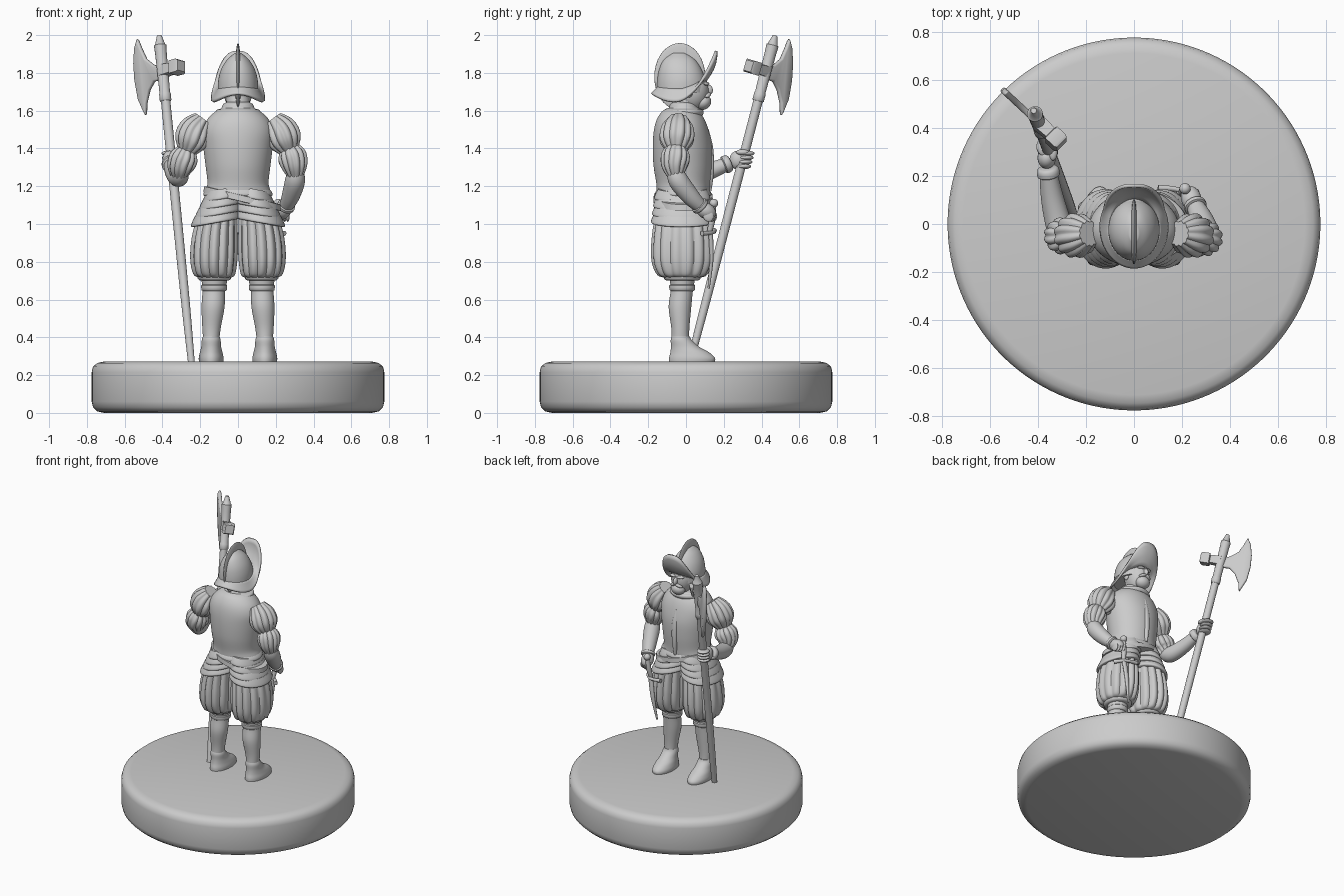
import bpy, bmesh, math
from mathutils import Vector


def finish(name, bm, angle=40):
    bmesh.ops.recalc_face_normals(bm, faces=bm.faces)
    me = bpy.data.meshes.new(name)
    bm.to_mesh(me)
    bm.free()
    ob = bpy.data.objects.new(name, me)
    bpy.context.collection.objects.link(ob)
    bpy.ops.object.select_all(action='DESELECT')
    ob.select_set(True)
    bpy.context.view_layer.objects.active = ob
    bpy.ops.object.shade_smooth_by_angle(angle=math.radians(angle))
    return ob


def refine(rings, k):
    # Catmull-Rom interpolation of (x, y, z, rx, ry) rings
    out = []
    for i in range(len(rings) - 1):
        p = [rings[max(i - 1, 0)], rings[i], rings[i + 1], rings[min(i + 2, len(rings) - 1)]]
        for j in range(k):
            t = j / k
            out.append([0.5 * (2 * b + (c - a) * t + (2 * a - 5 * b + 4 * c - d) * t * t
                               + (3 * b - a - 3 * c + d) * t ** 3) for a, b, c, d in zip(*p)])
    return out + [list(rings[-1])]


def loft(name, rings, n=40, k=5, lobes=0, amp=0.0, flat=False, tilt=0.0, angle=40):
    # skin rings along a path; flat keeps every ring horizontal, lobes adds puffed ribs
    rings = refine(rings, k) if k > 1 else rings
    bm, loops = bmesh.new(), []
    for i, r in enumerate(rings):
        c = Vector(r[:3])
        if flat:
            u, v = Vector((1, 0, tilt)), Vector((0, 1, 0))
        else:
            t = Vector(rings[min(i + 1, len(rings) - 1)][:3]) - Vector(rings[max(i - 1, 0)][:3])
            t.normalize()
            ref = Vector((0, 1, 0)) if abs(t.x) > 0.9 else Vector((1, 0, 0))
            v = t.cross(ref).normalized()
            u = v.cross(t)
        loop = []
        for j in range(n):
            a = 2 * math.pi * (j + 0.5) / n
            s = 1 - amp + 2 * amp * abs(math.sin(a * lobes / 2)) if lobes else 1
            loop.append(bm.verts.new(c + u * (r[3] * s * math.cos(a)) + v * (r[4] * s * math.sin(a))))
        loops.append(loop)
    for a, b in zip(loops, loops[1:]):
        for j in range(n):
            bm.faces.new((a[j], a[(j + 1) % n], b[(j + 1) % n], b[j]))
    bm.faces.new(loops[0])
    bm.faces.new(loops[-1])
    return finish(name, bm, angle)


def ball(name, loc, radii, rot=(0, 0, 0)):
    bm = bmesh.new()
    bmesh.ops.create_uvsphere(bm, u_segments=32, v_segments=18, radius=1)
    ob = finish(name, bm)
    ob.location, ob.scale, ob.rotation_euler = loc, radii, rot
    return ob


def pole(z, s=0.0):
    # point on the leaning shaft, shifted s along the blade direction
    return Vector((-0.25 - 0.0985 * (z - 0.3) - 0.73 * s, 0.03 + 0.26 * (z - 0.3) + 0.68 * s, z))


# round base with soft rims
base = [(.71, 0), (.745, .008), (.768, .03), (.775, .06), (.775, .215), (.768, .245), (.745, .264), (.71, .272)]
loft("base", [(0, 0, z, r, r) for r, z in base], n=128, k=1, flat=True)

# legs, shoes, breeches and hip plates, one per side
for s, side in ((-1, "left"), (1, "right")):
    loft(side + "_leg", [(s * x, y, z, r, q) for x, y, z, r, q in (
        (.145, -.03, .29, .045, .05), (.142, -.03, .38, .043, .047), (.14, -.03, .45, .049, .048),
        (.132, -.032, .56, .061, .06), (.128, -.022, .65, .06, .059), (.125, -.02, .70, .068, .066),
        (.125, -.02, .78, .08, .08))], flat=True)
    loft(side + "_garter", [(s * .126, -.02, z, r, r) for z, r in (
        (.645, .058), (.65, .067), (.675, .069), (.68, .06))], k=2, flat=True)
    loft(side + "_shoe", [(s * .142, y, z, r, q) for y, z, r, q in (
        (.03, .262, .064, .12), (.032, .29, .066, .122), (.02, .32, .06, .103),
        (-.005, .35, .053, .075), (-.025, .385, .05, .056), (-.028, .405, .044, .048))], flat=True)
    loft(side + "_breeches", [(s * x, -.02, z, r, q) for x, z, r, q in (
        (.12, .715, .075, .085), (.125, .73, .105, .125), (.128, .79, .119, .152), (.126, .87, .122, .157),
        (.12, .96, .115, .15), (.105, 1.06, .10, .135))], n=96, lobes=14, amp=.055, flat=True)
    loft(side + "_breeches_cuff", [(s * .125, -.02, z, r, r * 1.1) for z, r in (
        (.70, .075), (.71, .088), (.73, .088), (.74, .075))], k=2, flat=True)
    for i in range(4):
        z, r, x = 1.155 - i * .042, .098 + i * .009, .082 + i * .012
        loft(f"{side}_hip_plate_{i}", [(s * x, -.02, z + d, r + e, r * .65 + .078 + e) for d, e in (
            (.03, -.014), (.01, -.003), (-.012, .006), (-.022, .003), (-.024, -.012))],
            k=3, flat=True, tilt=-s * .18)

# breastplate with waist flange, collar and shoulder rims
loft("breastplate", [(0, y, z, r, q) for y, z, r, q in (
    (-.015, 1.15, .172, .137), (-.015, 1.175, .172, .14), (-.015, 1.22, .162, .143), (-.018, 1.31, .172, .154),
    (-.02, 1.41, .184, .156), (-.025, 1.49, .188, .146), (-.028, 1.55, .165, .128), (-.028, 1.595, .12, .10),
    (-.02, 1.615, .075, .075))], n=64, flat=True)
ridge = [(0, .115, 1.18, .012, .02), (0, .134, 1.28, .018, .014), (0, .132, 1.4, .018, .012), (0, .11, 1.5, .01, .01)]
loft("breastplate_ridge", ridge)
loft("waist_rim", [(0, -.015, z, r, r * .82) for z, r in (
    (1.145, .165), (1.15, .182), (1.165, .182), (1.19, .164))], k=3, flat=True)
loft("collar", [(0, -.012, z, r, r * .9) for z, r in (
    (1.575, .11), (1.59, .118), (1.605, .112), (1.612, .09), (1.635, .078), (1.645, .06))], flat=True)
loft("sword_belt", [(.022, -.015, 1.135 + d, r, r * .77) for d, r in (
    (-.018, .195), (-.016, .205), (.016, .202), (.018, .19))], n=64, k=1, flat=True, tilt=-.24)

# puffed sleeves, forearms and ribbed bands
arms = {
    "left": [[(-.185, -.04, 1.555), (-.225, -.045, 1.50), (-.25, -.05, 1.44), (-.272, -.05, 1.385)],
             [(-.268, -.05, 1.40), (-.285, -.05, 1.355), (-.305, -.045, 1.305), (-.312, -.025, 1.25)],
             [(-.308, -.05, 1.28), (-.315, 0, 1.25), (-.34, .11, 1.275), (-.36, .235, 1.325)]],
    "right": [[(.185, -.04, 1.555), (.225, -.045, 1.50), (.25, -.05, 1.44), (.272, -.052, 1.385)],
              [(.268, -.05, 1.41), (.285, -.055, 1.365), (.298, -.06, 1.31), (.305, -.055, 1.25)],
              [(.303, -.06, 1.29), (.302, -.04, 1.23), (.278, .025, 1.145), (.25, .085, 1.085)]]}
for side, (upper, lower, fore) in arms.items():
    for name, path, radii in (("upper_puff", upper, (.05, .083, .085, .05)), ("lower_puff", lower, (.045, .072, .068, .04))):
        loft(f"{side}_{name}", [(*p, r, r) for p, r in zip(path, radii)], n=80, lobes=12, amp=.07)
    loft(side + "_forearm", [(*p, r, r) for p, r in zip(fore, (.04, .053, .047, .034))])
    a, b = Vector(fore[2]), Vector(fore[3])
    cuff = [(*a.lerp(b, t), r, r) for t, r in ((.7, .035), (.74, .047), (.93, .046), (1, .035))]
    loft(side + "_cuff", cuff, k=2)

# hand gripping the shaft
ball("left_palm", (-.363, .275, 1.338), (.038, .045, .05))
for i in range(4):
    z = 1.305 + i * .023
    p = pole(z)
    ball(f"left_finger_{i}", (p.x - .008, p.y + .012, z), (.042, .042, .0145))
ball("left_thumb", pole(1.38) + Vector((.02, -.012, 0)), (.018, .035, .015))
# hand resting on the hip
ball("right_hand", (.238, .105, 1.07), (.042, .058, .042), (-.5, 0, .3))
for i in range(4):
    ball(f"right_finger_{i}", (.215 + i * .016, .135 - i * .006, 1.045), (.011, .028, .034), (.4, 0, 0))

# sword at the hip
loft("sword_grip", [(.195, .125, .96, .014, .014), (.205, .14, 1.03, .017, .017), (.21, .145, 1.1, .013, .013)])
ball("sword_pommel", (.212, .147, 1.11), (.023, .023, .023))
loft("sword_guard", [(.10, .15, .965, .013, .013), (.19, .14, .955, .010, .010), (.245, .085, .95, .014, .014)])
loft("scabbard", [(.195, .13, .96, .018, .012), (.175, .135, .82, .015, .011), (.15, .12, .66, .006, .006)])

# head, face and beard
loft("neck", [(0, -.01, 1.58, .065, .065), (0, .01, 1.70, .06, .06)], flat=True)
ball("head", (0, .03, 1.71), (.078, .09, .11))
ball("nose", (0, .122, 1.712), (.014, .02, .026), (.3, 0, 0))
ball("beard", (0, .09, 1.645), (.05, .044, .04), (.5, 0, 0))
for s in (-1, 1):
    ball("moustache", (s * .022, .116, 1.682), (.028, .014, .011), (0, s * .35, -s * .4))
    ball("brow", (s * .03, .108, 1.742), (.026, .014, .01), (0, 0, -s * .35))
    ball("ear", (s * .078, .015, 1.70), (.012, .022, .03))

# helmet: bowl, comb, upswept brim
loft("helmet_bowl", [(0, y, z, r, q) for y, z, r, q in (
    (-.025, 1.695, .107, .128), (-.025, 1.76, .105, .127), (-.03, 1.82, .089, .112),
    (-.035, 1.87, .058, .083), (-.038, 1.905, .018, .035))], flat=True)
ball("helmet_comb", (0, -.033, 1.78), (.016, .135, .178))
bm, loops, N = bmesh.new(), [], 72
for j in range(N):
    a = 2 * math.pi * j / N
    c, s = math.cos(a), math.sin(a)
    w = math.copysign(abs(s) ** (.75 if c > 0 else 1.0), s)
    xo, yo = .138 * w, -.01 + .17 * c
    zo = 1.647 + (.27 * ((yo + .06) / .22) ** 2 if yo > -.06 else .04 * ((yo + .06) / .12) ** 2)
    inner = Vector((.10 * s, -.022 + .122 * c, 1.715 + .03 * max(c, 0) + .01 * c * c))
    outer = Vector((xo, yo, zo))
    row = []
    for i in range(6):
        t = i / 5
        p = inner.lerp(outer, t)
        p.y += .018 * max(c, 0) * math.sin(math.pi * t)
        row.append(bm.verts.new(p))
    loops.append(row)
for j in range(N):
    a, b = loops[j], loops[(j + 1) % N]
    for i in range(5):
        bm.faces.new((a[i], a[i + 1], b[i + 1], b[i]))
brim = finish("helmet_brim", bm)
mod = brim.modifiers.new("thickness", 'SOLIDIFY')
mod.thickness, mod.offset = .014, 0

# halberd: shaft, socket, rings, point
loft("halberd_shaft", [(*pole(z), r, r) for z, r in ((.265, .018), (.6, .023), (1.2, .025), (1.68, .025))], n=24)
loft("halberd_socket", [(*pole(z), r, r) for z, r in (
    (1.65, .027), (1.655, .031), (1.69, .031), (1.695, .028), (1.9, .031), (1.945, .033), (1.95, .027), (1.998, .012))], n=24, k=1)
# axe blade, thick at the neck and thin at the edge
outline = [(0, 1.84), (.06, 1.84), (.12, 1.875), (.155, 1.93), (.183, 1.982), (.202, 1.93), (.208, 1.85), (.2, 1.76),
           (.175, 1.66), (.122, 1.572), (.118, 1.64), (.095, 1.71), (.06, 1.755), (0, 1.765)]
o, d = pole(1.8), Vector((-.73, .68, 0))
bm = bmesh.new()
bm.faces.new([bm.verts.new(Vector((o.x, o.y, z)) + d * s) for s, z in outline])
blade = finish("axe_blade", bm)
mod = blade.modifiers.new("thickness", 'SOLIDIFY')
mod.thickness, mod.offset = .026, 0
mod = blade.modifiers.new("edge", 'BEVEL')
mod.width, mod.segments = .009, 2
# hammer on the back of the axe
loft("axe_hammer", [(*(pole(1.81, s) + Vector((0, 0, -s * .2))), r, r) for s, r in (
    (0, .042), (-.07, .036), (-.075, .05), (-.125, .05), (-.135, .04))], n=4, k=1)
